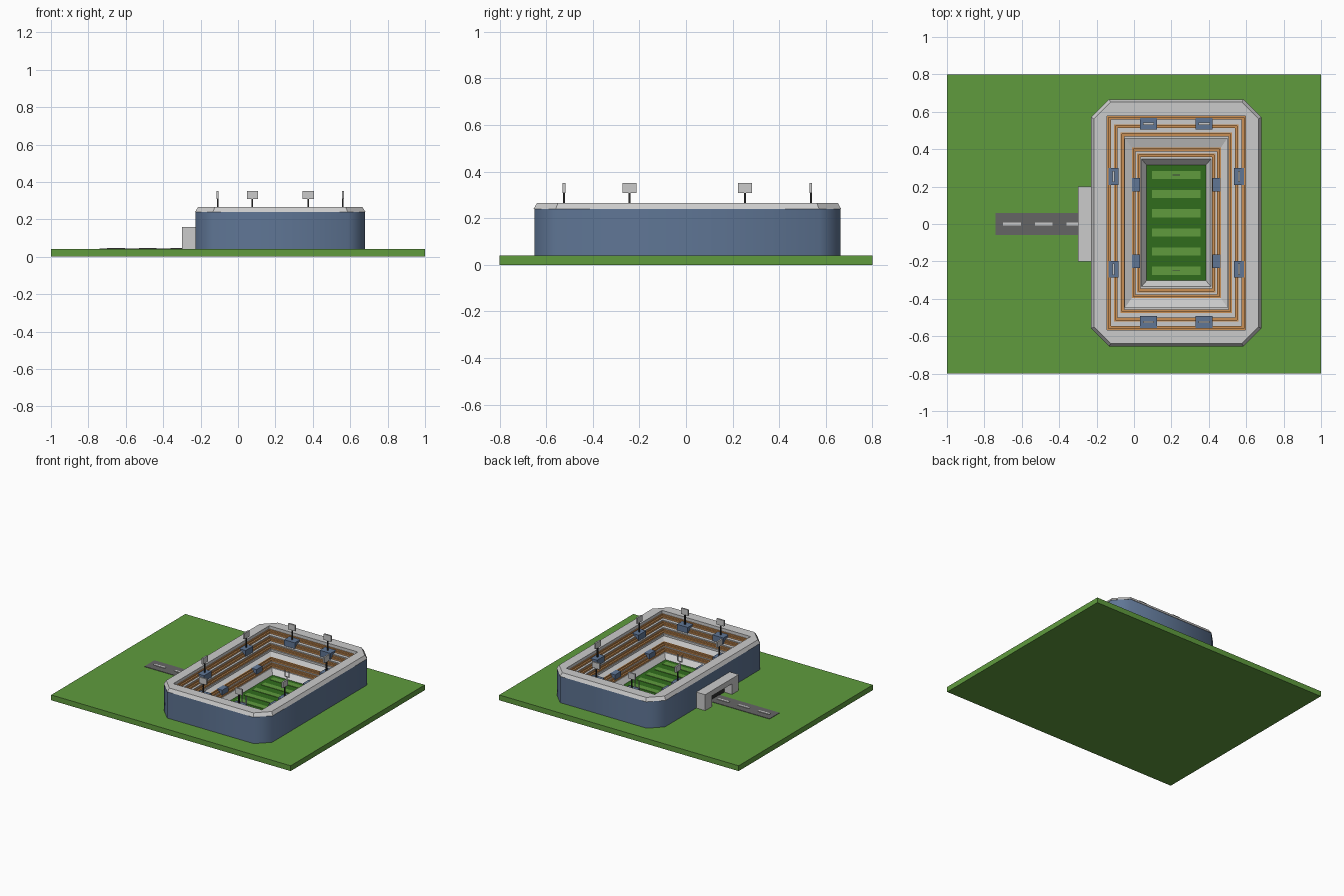
import bpy, bmesh, math
from mathutils import Vector

if "Cube" in bpy.data.objects:
    bpy.data.objects.remove(bpy.data.objects["Cube"])

CX, CY = 0.226, 0.006   # centre of the arena


def mat(name, rgb):
    m = bpy.data.materials.new(name)
    m.diffuse_color = (*rgb, 1)
    m.use_nodes = True
    m.node_tree.nodes["Principled BSDF"].inputs["Base Color"].default_value = m.diffuse_color
    return m


GRASS = mat("grass", (0.115, 0.33, 0.048))
FIELD = mat("field", (0.03, 0.15, 0.012))
BLUE = mat("blue", (0.115, 0.18, 0.30))
WOOD = mat("wood", (0.60, 0.28, 0.09))
ASPHALT = mat("asphalt", (0.13, 0.13, 0.13))
DARK = mat("dark", (0.03, 0.03, 0.03))


def finish(name, bm, m=None, smooth=False):
    bmesh.ops.remove_doubles(bm, verts=bm.verts, dist=1e-5)
    bmesh.ops.recalc_face_normals(bm, faces=bm.faces)
    me = bpy.data.meshes.new(name)
    bm.to_mesh(me)
    bm.free()
    ob = bpy.data.objects.new(name, me)
    bpy.context.collection.objects.link(ob)
    if m:
        me.materials.append(m)
    for p in me.polygons:
        p.use_smooth = smooth
    return ob


def box(name, x0, x1, y0, y1, z0, z1, m=None):
    bm = bmesh.new()
    bmesh.ops.create_cube(bm, size=1)
    for v in bm.verts:
        v.co = Vector(((x0 + x1) / 2 + v.co.x * (x1 - x0),
                       (y0 + y1) / 2 + v.co.y * (y1 - y0),
                       (z0 + z1) / 2 + v.co.z * (z1 - z0)))
    return finish(name, bm, m)


def loft(name, rings, m=None, closed=False, smooth=False):
    """Rings are (half x, half y, corner chamfer, z) around the arena centre."""
    bm = bmesh.new()
    loops = []
    for hx, hy, c, z in rings:
        pts = [(hx, -hy + c), (hx, hy - c), (hx - c, hy), (-hx + c, hy),
               (-hx, hy - c), (-hx, -hy + c), (-hx + c, -hy), (hx - c, -hy)]
        loops.append([bm.verts.new((CX + x, CY + y, z)) for x, y in pts])
    pairs = list(zip(loops, loops[1:]))
    if closed:
        pairs.append((loops[-1], loops[0]))
    for a, b in pairs:
        for i in range(8):
            j = (i + 1) % 8
            bm.faces.new((a[i], a[j], b[j], b[i]))
    return finish(name, bm, m, smooth)


# Ground slab
box("ground_slab", -1, 1, -0.8, 0.8, 0, 0.04, GRASS)

# Outer wall and roof rim
loft("outer_wall", [(0.452, 0.657, 0.09, 0.04), (0.452, 0.657, 0.09, 0.24)], BLUE, smooth=True)
loft("roof_rim", [(0.37, 0.572, 0, 0.235), (0.455, 0.66, 0.095, 0.24),
                  (0.44, 0.646, 0.09, 0.265), (0.37, 0.572, 0, 0.265)], closed=True)

# Stepped bowl: upper tier, concourse, lower tier, slope to the field
rows = [(0.37 - 0.036 * i, 0.572 - 0.045 * i, 0.22 - 0.03 * i) for i in range(3)]
rows += [(0.238, 0.402, 0.11), (0.211, 0.371, 0.085)]
bowl = [(0.37, 0.572, 0, 0.25)]
for i, (hx, hy, z) in enumerate(rows):
    ex, ey = rows[i + 1][:2] if i not in (2, 4) else (hx - 0.025, hy - 0.03)
    bowl += [(hx, hy, 0, z), (ex, ey, 0, z)]
    if i == 2:
        bowl += [(ex, ey, 0, 0.145), (0.238, 0.402, 0, 0.13)]
bowl.append((0.155, 0.305, 0, 0.046))
loft("stepped_bowl", bowl)

# Bench rings with an L-shaped section
for i, (hx, hy, z) in enumerate(rows):
    prof = [(0, 0), (0, 0.022), (0.008, 0.022), (0.008, 0.012), (0.02, 0.012), (0.02, 0)]
    loft(f"bench_row_{i + 1}", [(hx - d, hy - d, 0, z + h) for d, h in prof], WOOD, closed=True)

# Field, stripes and goals
box("field", CX - 0.164, CX + 0.164, CY - 0.311, CY + 0.311, 0.04, 0.05, FIELD)
for i in range(6):
    y = CY + (i - 2.5) * 0.1025
    box(f"field_stripe_{i + 1}", CX - 0.129, CX + 0.129, y - 0.022, y + 0.022, 0.049, 0.053, GRASS)
for s in (-1, 1):
    y, r = CY + s * 0.256, 0.0025
    box("goal_post", CX - r, CX + r, y - r, y + r, 0.05, 0.10)
    box("goal_crossbar", CX - 0.02, CX + 0.02, y - r, y + r, 0.097, 0.102)
    for t in (-1, 1):
        box("goal_upright", CX + t * 0.018 - r, CX + t * 0.018 + r, y - r, y + r, 0.10, 0.15)


def floodlight(x, y, facing_x, s):
    """Booth with a post and a lamp panel; s points outward."""
    hx, hy = (0.027, 0.045) if facing_x else (0.045, 0.032)
    box("light_booth", x - hx, x + hx, y - hy, y + hy, 0.15, 0.235, BLUE)
    box("light_post", x - 0.004, x + 0.004, y - 0.004, y + 0.004, 0.235, 0.315, DARK)
    px, py = (0.006, 0.03) if facing_x else (0.03, 0.006)
    box("light_panel", x - px, x + px, y - py, y + py, 0.308, 0.352)


# Floodlights and lower entrances, mirrored on both axes
for s in (-1, 1):
    for t in (-1, 1):
        floodlight(CX + t * 0.149, CY + s * 0.53, False, s)
        floodlight(CX + s * 0.335, CY + t * 0.248, True, s)
        x, y = CX + s * 0.215, CY + t * 0.204
        box("lower_entrance", x - 0.021, x + 0.021, y - 0.036, y + 0.036, 0.07, 0.135, BLUE)

# Entrance portal
for s in (-1, 1):
    box("portal_pillar", -0.30, -0.22, s * 0.16 - 0.04, s * 0.16 + 0.04, 0.04, 0.125)
box("portal_lintel", -0.30, -0.22, -0.2, 0.2, 0.12, 0.16)
box("portal_opening", -0.236, -0.22, -0.12, 0.12, 0.04, 0.12, DARK)

# Road with dashes
box("road", -0.74, -0.23, -0.06, 0.06, 0.035, 0.043, ASPHALT)
for i in range(3):
    x = -0.70 + 0.17 * i
    box(f"road_dash_{i + 1}", x, x + 0.095, -0.008, 0.008, 0.04, 0.047)
